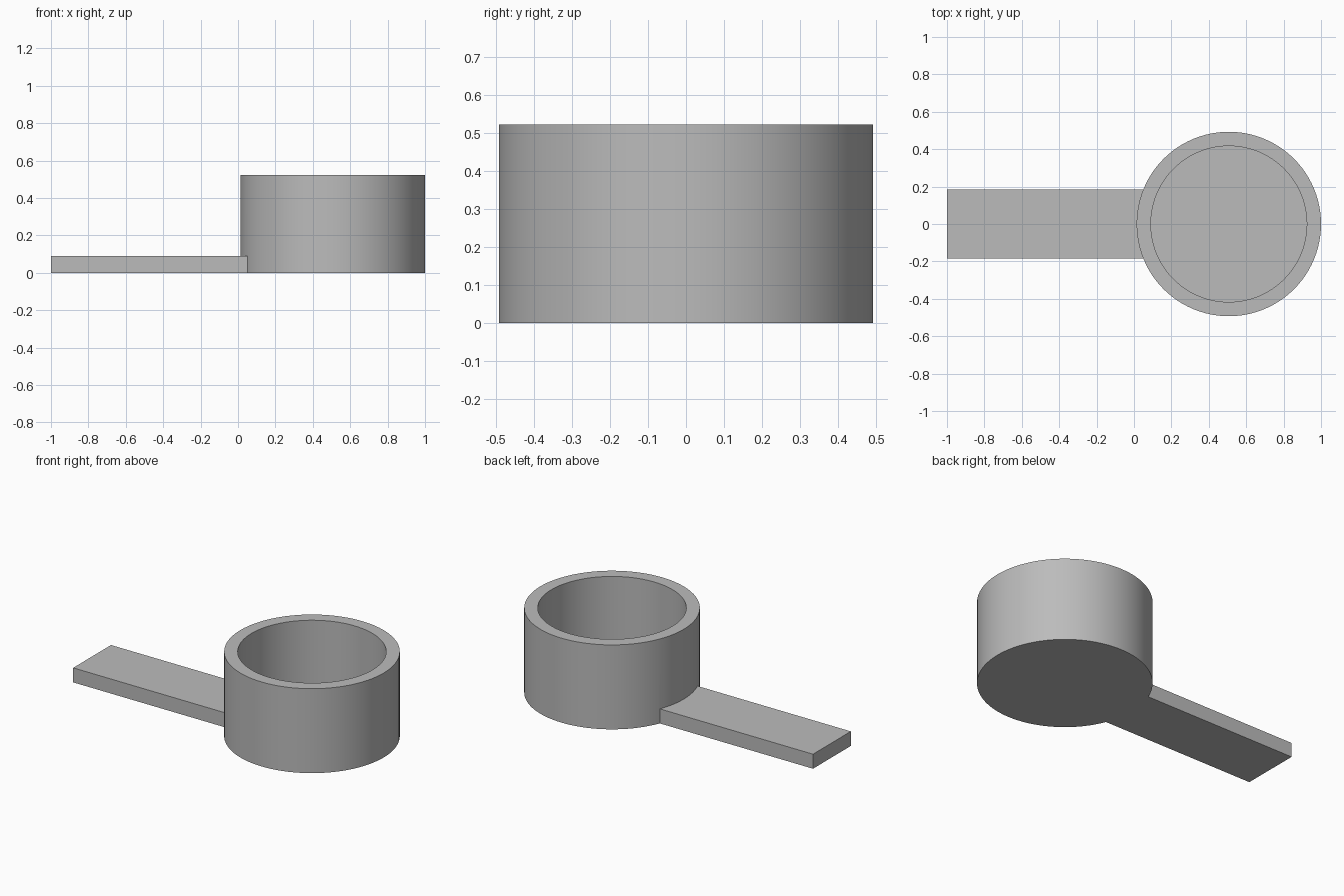
import bpy
import bmesh
import math
from mathutils import Matrix, Vector

cube = bpy.data.objects.get("Cube")
if cube:
    bpy.data.objects.remove(cube, do_unlink=True)

SEGMENTS = 96
CUP_X, OUTER, INNER = 0.507, 0.493, 0.417
CUP_HEIGHT, FLOOR = 0.523, 0.08
HANDLE_WIDTH, HANDLE_HEIGHT = 0.37, 0.09
HANDLE_START, HANDLE_END = -1.0, 0.07

# Plain grey material
grey = bpy.data.materials.new("plain_grey")
grey.use_nodes = True
colour = (0.5, 0.5, 0.5, 1.0)
grey.diffuse_color = colour
grey.node_tree.nodes["Principled BSDF"].inputs["Base Color"].default_value = colour


def add_object(name, bm):
    bmesh.ops.recalc_face_normals(bm, faces=bm.faces)
    mesh = bpy.data.meshes.new(name)
    bm.to_mesh(mesh)
    bm.free()
    mesh.materials.append(grey)
    obj = bpy.data.objects.new(name, mesh)
    bpy.context.collection.objects.link(obj)
    return obj


# Cup: a disc raised into a cylinder, then its top inset and pushed down
bm = bmesh.new()
bmesh.ops.create_cone(bm, cap_ends=True, segments=SEGMENTS, radius1=OUTER,
                      radius2=OUTER, depth=CUP_HEIGHT,
                      matrix=Matrix.Translation((CUP_X, 0, CUP_HEIGHT / 2)))
bm.normal_update()
top = max(bm.faces, key=lambda f: f.calc_center_median().z)
bmesh.ops.inset_region(bm, faces=[top], thickness=OUTER - INNER, use_even_offset=True)
cavity = bmesh.ops.extrude_discrete_faces(bm, faces=[top])["faces"][0]
bmesh.ops.translate(bm, verts=cavity.verts, vec=Vector((0, 0, FLOOR - CUP_HEIGHT)))
cup = add_object("cup_with_handle", bm)

# Handle: a flat bar whose end sits inside the cup wall
bm = bmesh.new()
length = HANDLE_END - HANDLE_START
place = Matrix.Translation(((HANDLE_START + HANDLE_END) / 2, 0, HANDLE_HEIGHT / 2))
bmesh.ops.create_cube(bm, size=1, matrix=place @ Matrix.Diagonal(
    (length, HANDLE_WIDTH, HANDLE_HEIGHT, 1)))
handle = add_object("handle_helper", bm)
handle.hide_render = True

# Join the two into one solid with a single flat underside
join = cup.modifiers.new("join_handle", "BOOLEAN")
join.operation = "UNION"
join.solver = "EXACT"
join.object = handle
bpy.ops.object.select_all(action="DESELECT")
cup.select_set(True)
bpy.context.view_layer.objects.active = cup
bpy.ops.object.modifier_apply(modifier=join.name)
bpy.data.objects.remove(handle, do_unlink=True)

# Smooth round walls, crisp rims
bpy.ops.object.shade_smooth_by_angle(angle=math.radians(30))
